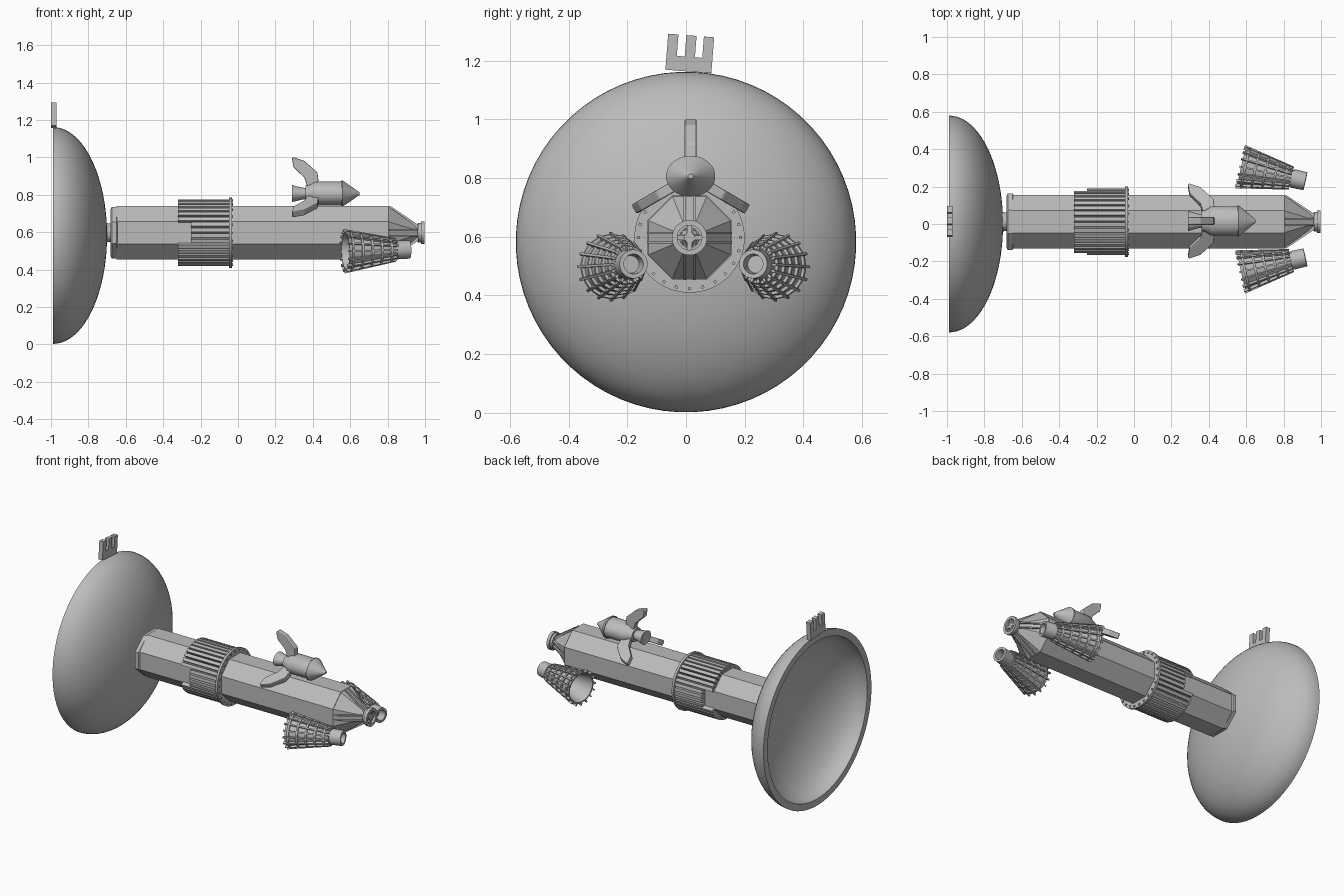
import bpy, bmesh, math
from math import pi, sin, cos, radians
from mathutils import Matrix, Vector

cube = bpy.data.objects.get("Cube")
if cube:
    bpy.data.objects.remove(cube, do_unlink=True)

grey = bpy.data.materials.new("hull_grey")
grey.use_nodes = True
COLOR = (0.5, 0.5, 0.5, 1)
grey.diffuse_color = COLOR
grey.node_tree.nodes["Principled BSDF"].inputs["Base Color"].default_value = COLOR


def finish(name, bm, matrix=Matrix(), smooth=True):
    bmesh.ops.remove_doubles(bm, verts=bm.verts, dist=1e-5)
    bmesh.ops.recalc_face_normals(bm, faces=bm.faces)
    mesh = bpy.data.meshes.new(name)
    bm.to_mesh(mesh)
    bm.free()
    mesh.materials.append(grey)
    ob = bpy.data.objects.new(name, mesh)
    bpy.context.collection.objects.link(ob)
    ob.matrix_world = matrix
    if smooth:
        bpy.ops.object.select_all(action='DESELECT')
        ob.select_set(True)
        bpy.context.view_layer.objects.active = ob
        bpy.ops.object.shade_smooth_by_angle(angle=radians(30))
    return ob


def lathe(bm, profile, sides=32, closed=False):
    """Spin (x, radius) points about the x axis, with flats facing up."""
    rings = []
    for x, r in profile:
        angles = [2 * pi * (i + 0.5) / sides for i in range(sides)]
        rings.append([bm.verts.new((x, r * sin(a), r * cos(a))) for a in angles])
    pairs = list(zip(rings, rings[1:]))
    if closed:
        pairs.append((rings[-1], rings[0]))
    for a, b in pairs:
        for i in range(sides):
            j = (i + 1) % sides
            bm.faces.new((a[i], a[j], b[j], b[i]))
    bmesh.ops.remove_doubles(bm, verts=bm.verts, dist=1e-5)


def lathed(name, profile, matrix=Matrix(), sides=32, closed=False, smooth=True):
    bm = bmesh.new()
    lathe(bm, profile, sides, closed)
    return finish(name, bm, matrix, smooth)


def box(bm, size, matrix):
    bmesh.ops.create_cube(bm, size=1, matrix=matrix @ Matrix.Diagonal((*size, 1)))


def around(i, n, phase=0):
    return Matrix.Rotation(2 * pi * (i + phase) / n, 4, 'X')


T = Matrix.Translation
AXIS = T((0, 0.012, 0.597))
APO = 0.143                       # hull half width across flats
OCT = APO / cos(pi / 8)

# Hollow dish
steps = [pi / 2 * i / 20 for i in range(21)]
outer = [(0.288 * cos(a), 0.58 * sin(a)) for a in steps]
inner = [(0.25 * cos(a), 0.535 * sin(a)) for a in reversed(steps)]
lathed("dish", outer + inner, T((-0.988, 0, 0.582)), sides=72)

# Three-pronged bracket on the dish rim
bm = bmesh.new()
tilt = T((-0.985, 0.008, 1.163)) @ Matrix.Rotation(radians(-4.5), 4, 'X')
box(bm, (0.03, 0.157, 0.05), tilt @ T((0, 0, 0.025)))
for y in (-0.061, 0.001, 0.061):
    box(bm, (0.03, 0.035, 0.08), tilt @ T((0, y, 0.083)))
finish("rim_bracket", bm, smooth=False)

# Neck, rounded rear plate and main hull
lathed("neck", [(-0.74, 0), (-0.74, 0.06), (-0.69, 0.05), (-0.67, 0.05), (-0.67, 0)], AXIS)
plate = [(-0.682, 0), (-0.682, 0.138), (-0.675, 0.152), (-0.65, 0.152), (-0.642, 0.14), (-0.642, 0)]
lathed("rear_plate", plate, AXIS @ Matrix.Diagonal((1, 1.08, 0.98, 1)), 8, smooth=False)
lathed("hull", [(-0.65, 0), (-0.65, OCT), (0.805, OCT), (0.805, 0)], AXIS, 8, smooth=False)

# Ribbed collar, with shorter ribs on both flanks
bm = bmesh.new()
RIBS = 36
for i in range(RIBS):
    m = around(i, RIBS, 0.5)
    flank = abs((m @ Vector((0, 0, 1))).z)
    start = -0.25 if flank < 0.3 else -0.27 if flank < 0.42 else -0.32
    box(bm, (-0.04 - start, 0.021, 0.042), m @ T(((start - 0.04) / 2, 0, 0.157)))
finish("collar_ribs", bm, AXIS, smooth=False)
lathed("collar_ring", [(-0.047, 0.14), (-0.047, 0.188), (-0.032, 0.188), (-0.032, 0.14)],
       AXIS, 48, closed=True)
bm = bmesh.new()
for i in range(24):
    box(bm, (0.008, 0.01, 0.01), around(i, 24) @ T((-0.03, 0, 0.174)))
finish("collar_bolts", bm, AXIS, smooth=False)

# Nose cone with four channelled struts
lathed("nose_cone", [(0.8, 0), (0.8, OCT), (0.972, 0.022), (0.972, 0)], AXIS, 8, smooth=False)
bm = bmesh.new()
slope = math.atan2(0.115, 0.172)
for i in range(4):
    for y in (-0.016, 0.016):
        box(bm, (0.19, 0.008, 0.02),
            around(i, 4) @ T((0.885, y, 0.083)) @ Matrix.Rotation(slope, 4, 'Y'))
finish("nose_struts", bm, AXIS, smooth=False)

# Docking port: double rim, hub and cross
for name, x, r in (("port_back_rim", 0.972, 0.052), ("port_front_rim", 0.988, 0.06)):
    lathed(name, [(x - 0.01, r - 0.018), (x - 0.01, r), (x + 0.01, r), (x + 0.01, r - 0.018)],
           AXIS, 32, closed=True)
bm = bmesh.new()
for i in range(4):
    box(bm, (0.03, 0.016, 0.045), around(i, 4) @ T((0.975, 0, 0.026)))
finish("port_cross", bm, AXIS, smooth=False)
lathed("port_hub", [(0.96, 0), (0.96, 0.022), (0.992, 0.018), (0.992, 0)], AXIS)

# Finned pod on top of the hull
POD = T((0, 0.016, 0.806)) @ Matrix.Diagonal((1, 1.2, 1, 1))
pod = [(0.31, 0), (0.29, 0.036), (0.29, 0.045), (0.345, 0.032), (0.36, 0.03), (0.36, 0.044),
       (0.385, 0.05), (0.41, 0.064), (0.55, 0.064), (0.55, 0.07), (0.56, 0.07),
       (0.64, 0.014), (0.65, 0.008), (0.65, 0)]
lathed("pod", pod, POD)
outline = [(0.42, 0.04), (0.43, 0.07), (0.425, 0.112), (0.355, 0.175), (0.295, 0.195),
           (0.288, 0.188), (0.297, 0.14), (0.355, 0.085), (0.37, 0.04)]
for i, side in enumerate(("top", "left", "right")):
    bm = bmesh.new()
    face = bm.faces.new([bm.verts.new((x, -0.017, z)) for x, z in outline])
    grown = bmesh.ops.extrude_face_region(bm, geom=[face])["geom"]
    moved = [v for v in grown if isinstance(v, bmesh.types.BMVert)]
    bmesh.ops.translate(bm, verts=moved, vec=(0, 0.034, 0))
    fin = finish("pod_fin_" + side, bm, POD @ around(i, 3), smooth=False)
    bev = fin.modifiers.new("soft_edge", 'BEVEL')
    bev.width, bev.segments = 0.005, 2

# Two caged thrusters, mirrored about the hull
LENGTH, WIDE, THIN = 0.272, 0.104, 0.05
for side, s in (("left", 1), ("right", -1)):
    mouth = Vector((0.575, 0.025 + s * 0.28, 0.498))
    tail = Vector((0.91, 0.025 + s * 0.205, 0.507))
    m = T(mouth) @ (tail - mouth).to_track_quat('X', 'Z').to_matrix().to_4x4()
    bell = [(0, WIDE), (LENGTH, THIN), (LENGTH, 0.046), (0.28, 0.046), (0.28, 0.051),
            (0.35, 0.049), (0.35, 0.034), (0.3, 0.03), (0.3, 0), (0.26, 0),
            (0.26, 0.042), (0, WIDE - 0.009)]
    lathed(side + "_thruster_bell", bell, m, closed=True)
    # Cage of lengthwise rods and hoops
    bm = bmesh.new()
    lean = math.atan2(WIDE - THIN, LENGTH)
    for i in range(16):
        box(bm, (0.285, 0.009, 0.016), around(i, 16) @
            T((LENGTH / 2 - 0.004, 0, (WIDE + THIN) / 2 + 0.006)) @ Matrix.Rotation(lean, 4, 'Y'))
    finish(side + "_thruster_rods", bm, m, smooth=False)
    for k in range(5):
        x = 0.022 + 0.055 * k
        r = WIDE + (THIN - WIDE) * x / LENGTH
        lathed(f"{side}_thruster_hoop_{k + 1}",
               [(x - 0.006, r - 0.004), (x - 0.006, r + 0.011), (x + 0.006, r + 0.009),
                (x + 0.006, r - 0.004)], m, closed=True)
